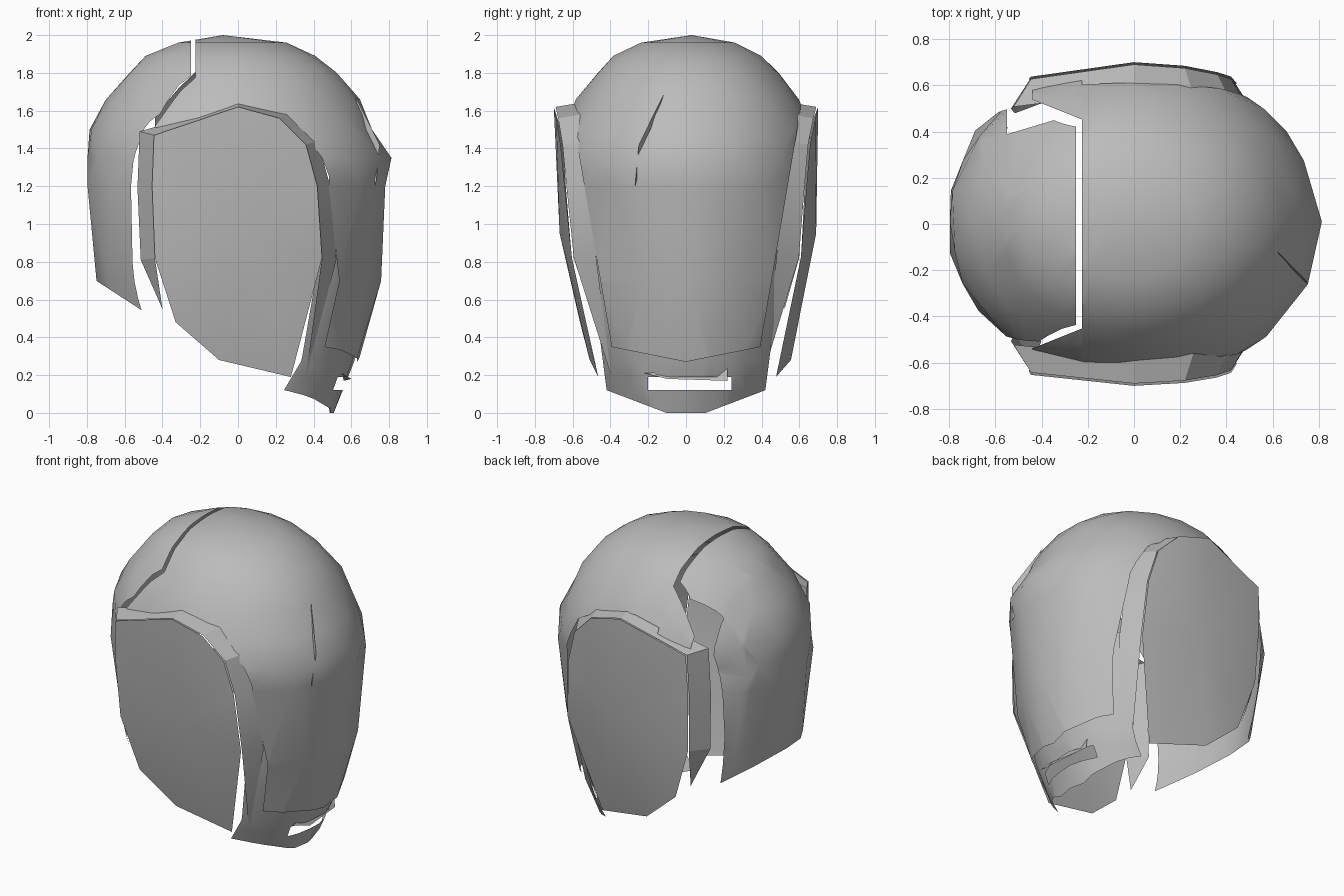
import bpy, bmesh, math, random

cube = bpy.data.objects.get("Cube")
if cube:
    bpy.data.objects.remove(cube)

grey = bpy.data.materials.new("stone_grey")
grey.use_nodes = True
colour = (0.5, 0.5, 0.5, 1)
grey.diffuse_color = colour
grey.node_tree.nodes["Principled BSDF"].inputs["Base Color"].default_value = colour


def finish(bm, name):
    mesh = bpy.data.meshes.new(name)
    bm.to_mesh(mesh)
    bm.free()
    ob = bpy.data.objects.new(name, mesh)
    bpy.context.collection.objects.link(ob)
    mesh.materials.append(grey)
    bpy.ops.object.select_all(action='DESELECT')
    ob.select_set(True)
    bpy.context.view_layer.objects.active = ob
    bpy.ops.object.shade_smooth_by_angle(angle=math.radians(25))


def cut(bm, point, outward, trim=True):
    """Slice along a plane, dropping the outward side when trim is set."""
    bmesh.ops.bisect_plane(bm, geom=bm.verts[:] + bm.edges[:] + bm.faces[:],
                           plane_co=point, plane_no=outward, clear_outer=trim)


def remove_faces(bm, rule):
    faces = [f for f in bm.faces if rule(f.calc_center_median())]
    bmesh.ops.delete(bm, geom=faces, context='FACES')


# Shared egg-shaped dome: height, radius, sideways offset
ROWS = [(0, .53, 0), (.27, .645, 0), (.7, .75, 0), (1.2, .805, -.01), (1.35, .805, 0),
        (1.5, .765, -.03), (1.66, .68, -.025), (1.8, .56, -.025), (1.89, .45, -.035), (1.96, .29, -.03)]
DEPTH = .87
SIDES = 16


def dome(size=1):
    random.seed(4)
    bm = bmesh.new()
    rings = []
    for i, (z, r, dx) in enumerate(ROWS):
        ring = []
        for k in range(SIDES):
            a = 2 * math.pi * (k + .5 * (i % 2)) / SIDES
            j = size * r * random.uniform(.985, 1.012)
            ring.append(bm.verts.new((dx + j * math.cos(a), .01 + j * DEPTH * math.sin(a), z)))
        rings.append(ring)
    for i in range(len(rings) - 1):
        lo, hi = rings[i], rings[i + 1]
        for k in range(SIDES):
            n = (k + 1) % SIDES
            if i % 2 == 0:
                bm.faces.new((lo[k], lo[n], hi[k]))
                bm.faces.new((lo[n], hi[n], hi[k]))
            else:
                bm.faces.new((lo[k], lo[n], hi[n]))
                bm.faces.new((lo[k], hi[n], hi[k]))
    top = bm.verts.new((-.08, .03, 2))
    for k in range(SIDES):
        bm.faces.new((rings[-1][k], rings[-1][(k + 1) % SIDES], top))
    return bm


# Left shell with the crown: open front and back, bowed lower edge
bm = dome()
cut(bm, (-.225, 0, 0), (-1, 0, 0))
for s in (-1, 1):
    cut(bm, (0, s * .385, .3), (0, s, -.17))
    cut(bm, (0, 0, .27), (0, s * .2, -1))
finish(bm, "left_shell")

# Lower lining of the left shell, slotted near the chin
bm = dome(.965)
cut(bm, (.2, 0, 0), (-1, 0, 0))
cut(bm, (0, 0, .88), (0, 0, 1))
for s in (-1, 1):
    cut(bm, (0, s * .42, .12), (0, s, -.13))
    cut(bm, (0, s * .13, .01), (0, s * .38, -1))
for z in (.12, .19):
    cut(bm, (0, 0, z), (0, 0, 1), False)
for y in (-.2, .24):
    cut(bm, (0, y, 0), (0, 1, 0), False)
remove_faces(bm, lambda c: .12 < c.z < .19 and -.2 < c.y < .24)
finish(bm, "left_lining")

# Right shell: shorter, with a slit beside the crown and a notch at the back
bm = dome()
cut(bm, (-.25, 0, 0), (1, 0, 0))
for s in (-1, 1):
    cut(bm, (0, s * .415, .55), (0, s, -.09))
    cut(bm, (0, s * .495, 1.62), (0, s * .18, .065))
cut(bm, (-.52, 0, .55), (-.65, 0, -1))
cut(bm, (0, .553, 0), (.3, -1, 0), False)
cut(bm, (-.55, 0, 0), (1, 0, 0), False)
remove_faces(bm, lambda c: c.y > .553 + .3 * c.x and c.x > -.55 and c.z > 1.45)
finish(bm, "right_shell")

# Crown corners reaching over the front and back plates
for s, label in ((-1, "front"), (1, "back")):
    bm = dome()
    cut(bm, (-.225, 0, 0), (1, 0, 0))
    cut(bm, (-.44, 0, 0), (-1, 0, 0))
    cut(bm, (0, 0, 1.45), (0, 0, -1))
    cut(bm, (-.22, s * .45, 0), (-.4, -s, 0))
    finish(bm, label + "_crown_corner")

# Front and back plates: outline in x and z, depth by height
OUTLINE = [(0, 1.62), (.22, 1.56), (.36, 1.42), (.42, 1.2), (.445, .82), (.28, .19),
           (-.1, .28), (-.33, .48), (-.44, .82), (-.455, 1.2), (-.445, 1.47)]
FRONT = [(.19, .48), (.5, .59), (.95, .665), (1.62, .7)]
BACK = [(.19, .5), (.29, .565), (.55, .63), (.95, .685), (1.62, .7)]


def plate_y(x, z, slope, bow):
    for (z0, y0), (z1, y1) in zip(slope, slope[1:]):
        if z <= z1:
            break
    return y0 + (y1 - y0) * (z - z0) / (z1 - z0) - bow * x * x


for s, label, slope, bow in ((-1, "front", FRONT, .2), (1, "back", BACK, .3)):
    bm = bmesh.new()
    rim = [bm.verts.new((x, s * plate_y(x, z, slope, bow), z)) for x, z in OUTLINE]
    hub = bm.verts.new((.05, s * (plate_y(0, .95, slope, bow) + .004), .95))
    for a, b in zip(rim, rim[1:] + rim[:1]):
        bm.faces.new((a, b, hub) if s > 0 else (b, a, hub))
    finish(bm, label + "_plate")

    # Rim strips behind each plate's upper edge and sides
    bm = bmesh.new()
    ring = []
    for x, z in OUTLINE:
        y = plate_y(x, z, slope, bow)
        outer = bm.verts.new((x, s * (y - .01), z))
        inner = bm.verts.new((x * 1.17, s * (y - .13), z + (.02 if z > 1.4 else -.01)))
        ring.append((outer, inner, z))
    for (a, b, za), (c, d, zc) in zip(ring, ring[1:] + ring[:1]):
        if min(za, zc) > .6:
            bm.faces.new((a, b, d, c))
    # Loose pointed ends hanging below the strips
    for end, x, z in ((4, .36, .2), (8, -.4, .55)):
        tip = bm.verts.new((x, s * (plate_y(x, z, slope, bow) - .06), z))
        bm.faces.new((ring[end][0], ring[end][1], tip))
    finish(bm, label + "_rim")

# Chipped spike and folded slot flap on the left shell
FLAPS = [((.62, -.12, 1.68), (.75, -.25, 1.42), (.73, -.27, 1.2)),
         ((.55, -.22, .21), (.55, .22, .24), (.56, .22, .17), (.6, -.1, .18))]
bm = bmesh.new()
for flap in FLAPS:
    bm.faces.new([bm.verts.new(p) for p in flap])
finish(bm, "chipped_flaps")
